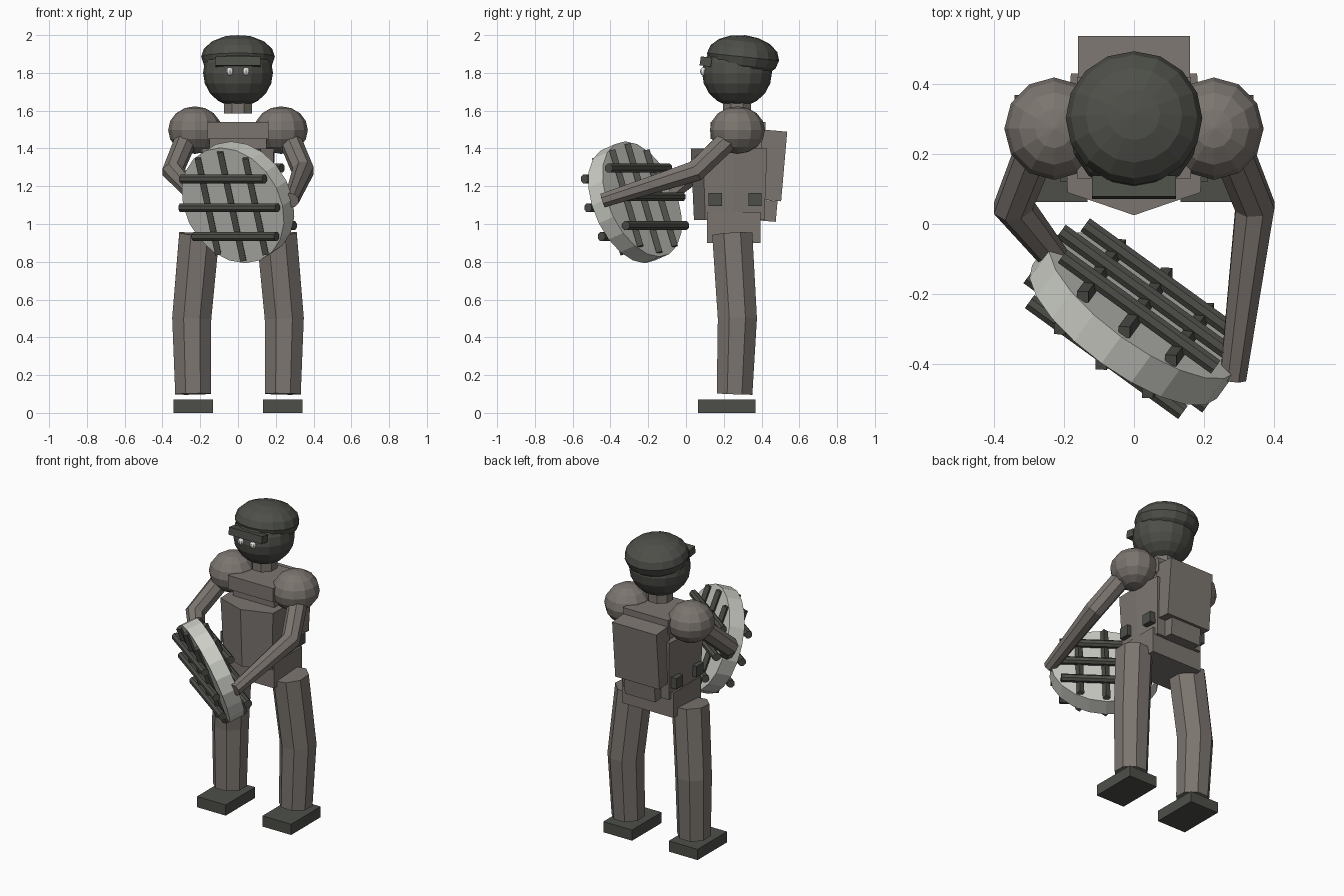
import bpy, bmesh, math
from mathutils import Vector, Matrix

cube = bpy.data.objects.get("Cube")
if cube:
    bpy.data.objects.remove(cube)


def material(name, r, g, b):
    m = bpy.data.materials.new(name)
    m.use_nodes = True
    m.diffuse_color = (r, g, b, 1)
    m.node_tree.nodes["Principled BSDF"].inputs["Base Color"].default_value = (r, g, b, 1)
    return m


BROWN = material("warm grey", 0.20, 0.178, 0.16)
DARK = material("charcoal", 0.075, 0.078, 0.066)
PALE = material("pale grey", 0.60, 0.61, 0.56)
WHITE = material("eye white", 0.8, 0.8, 0.8)


def finish(name, bm, mat, matrix=Matrix()):
    bmesh.ops.recalc_face_normals(bm, faces=bm.faces)
    mesh = bpy.data.meshes.new(name)
    bm.to_mesh(mesh)
    bm.free()
    mesh.materials.append(mat)
    ob = bpy.data.objects.new(name, mesh)
    ob.matrix_world = matrix
    bpy.context.collection.objects.link(ob)
    return ob


def placed(loc, size=(1, 1, 1), tilt=0):
    return (Matrix.Translation(loc) @ Matrix.Rotation(math.radians(tilt), 4, 'X')
            @ Matrix.Diagonal((*size, 1)))


def box(name, loc, size, mat, tilt=0):
    bm = bmesh.new()
    bmesh.ops.create_cube(bm, size=1)
    return finish(name, bm, mat, placed(loc, size, tilt))


def ball(name, loc, size, mat, tilt=0, segs=12, rings=8):
    bm = bmesh.new()
    bmesh.ops.create_uvsphere(bm, u_segments=segs, v_segments=rings, radius=1)
    return finish(name, bm, mat, placed(loc, size, tilt))


def loft(name, rings, mat):
    """Skin a list of equal-length point rings and cap both ends."""
    bm = bmesh.new()
    rows = [[bm.verts.new(p) for p in ring] for ring in rings]
    n = len(rows[0])
    for a, b in zip(rows, rows[1:]):
        for i in range(n):
            j = (i + 1) % n
            bm.faces.new((a[i], a[j], b[j], b[i]))
    bm.faces.new(rows[0])
    bm.faces.new(rows[-1])
    return finish(name, bm, mat)


def tube(name, path, radii, mat, sides=8):
    """Faceted limb following a path, with mitred joints."""
    pts = [Vector(p) for p in path]
    rings = []
    for k, p in enumerate(pts):
        before = (p - pts[k - 1]).normalized() if k else Vector()
        after = (pts[k + 1] - p).normalized() if k < len(pts) - 1 else Vector()
        d = (before + after).normalized()
        ref = Vector((1, 0, 0))
        u = (ref - d * ref.dot(d)).normalized()
        v = d.cross(u)
        angles = [2 * math.pi * (i + 0.5) / sides for i in range(sides)]
        rings.append([p + radii[k] * (u * math.cos(a) + v * math.sin(a)) for a in angles])
    return loft(name, rings, mat)


# Head, cap and face
ball("head", (0, 0.27, 1.8), (0.185, 0.185, 0.18), DARK, segs=16, rings=10)
ball("cap", (0, 0.302, 1.885), (0.195, 0.192, 0.115), DARK, -6, segs=16)
box("cap_brim", (0, 0.105, 1.86), (0.24, 0.06, 0.048), DARK, -8)
tube("neck", [(0, 0.27, 1.585), (0, 0.27, 1.68)], [0.08, 0.08], BROWN)

# Torso: wedge-fronted prism narrowing to the waist
half = [(0, 0.025), (0.19, 0.09), (0.195, 0.25), (0.18, 0.43)]
outline = half + [(-x, y) for x, y in reversed(half[1:])]
loft("torso", [[(x * s, 0.24 + (y - 0.24) * s, z) for x, y in outline]
               for z, s in ((1.02, 0.92), (1.4, 1))], BROWN)
box("chest_core", (0, 0.28, 1.42), (0.3, 0.24, 0.08), BROWN)
box("collar", (0, 0.275, 1.495), (0.325, 0.29, 0.09), BROWN)
box("pelvis", (0, 0.253, 0.982), (0.37, 0.285, 0.165), BROWN)
box("backpack", (0, 0.455, 1.31), (0.32, 0.13, 0.37), BROWN, -5)
box("bedroll", (0, 0.435, 1.07), (0.22, 0.09, 0.11), BROWN, -5)

# Paired parts
for side, s in (("left", 1), ("right", -1)):
    box(side + "_foot", (s * 0.237, 0.215, 0.035), (0.208, 0.305, 0.07), DARK)
    tube(side + "_leg", [(s * 0.205, 0.245, 0.945), (s * 0.245, 0.272, 0.5),
                         (s * 0.238, 0.257, 0.1)], [0.115, 0.112, 0.102], BROWN)
    ball(side + "_shoulder", (s * 0.228, 0.272, 1.497), (0.142, 0.146, 0.126), BROWN)
    hand = (0.283, -0.44, 1.125) if s > 0 else (-0.2, -0.13, 1.12)
    tube(side + "_arm", [(s * 0.27, 0.24, 1.46), (s * 0.345, 0.05, 1.28), hand],
         [0.06, 0.06, 0.04], BROWN)
    ball(side + "_eye", (s * 0.043, 0.094, 1.808), (0.02, 0.02, 0.022), WHITE, segs=8, rings=6)
    for place, y in (("front", 0.155), ("back", 0.365)):
        box(f"{side}_{place}_pouch", (s * 0.185, y, 1.13), (0.05, 0.07, 0.07), DARK)

# Round shield, held tilted across the body
n = Vector((0.55, 0.76, 0.34)).normalized()
across = Vector((n.y, -n.x, 0)).normalized()
up = across.cross(n)
if up.z < 0:
    up = -up
centre = Vector((0, -0.27, 1.115))
turn = 2 * math.pi / 20
loft("shield", [[centre + n * d + 0.325 * (across * math.cos(i * turn) + up * math.sin(i * turn))
                 for i in range(20)] for d in (-0.05, 0.05)], PALE)


def bar(name, mid, along, length, radius, sides):
    return tube(name, [mid - along * length / 2, mid + along * length / 2],
                [radius, radius], DARK, sides)


# Lattice of bars on both shield faces
for face, f in (("front", -1), ("back", 1)):
    for k in (-1, 0, 1):
        bar(f"shield_{face}_crossbar_{k + 2}", centre + n * f * 0.085 + up * k * 0.162,
            across, 0.63 - 0.09 * abs(k), 0.025, 8)
        bar(f"shield_{face}_upright_{k + 2}", centre + n * f * 0.06 + across * k * 0.155,
            up, 0.61 - 0.07 * abs(k), 0.023, 4)
